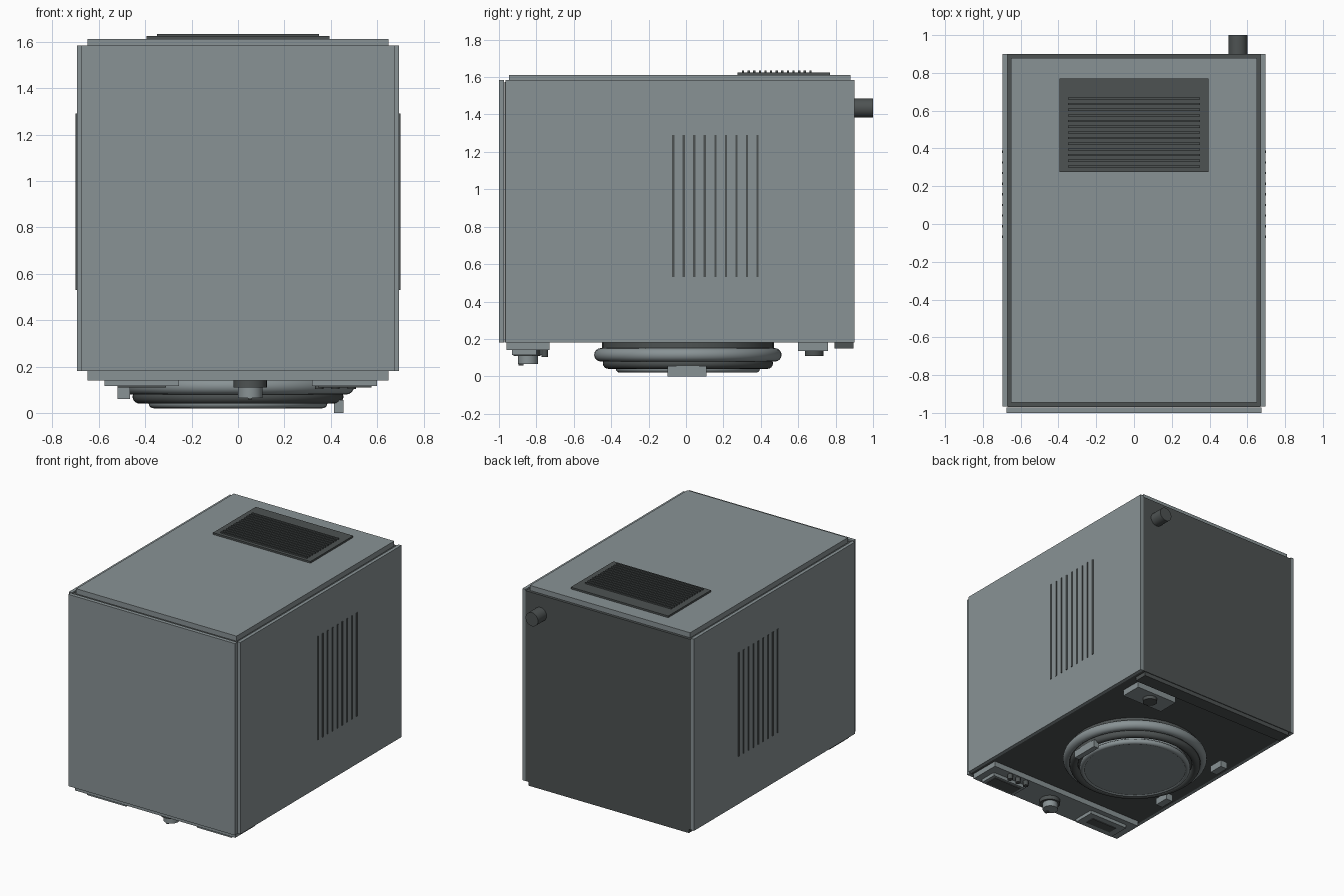
import bpy, math

cube = bpy.data.objects.get("Cube")
if cube:
    bpy.data.objects.remove(cube, do_unlink=True)


def material(name, rgb):
    m = bpy.data.materials.new(name)
    m.use_nodes = True
    m.diffuse_color = (*rgb, 1)
    m.node_tree.nodes["Principled BSDF"].inputs["Base Color"].default_value = (*rgb, 1)
    return m


STEEL = material("steel grey", (0.25, 0.29, 0.30))
DARK = material("dark grey", (0.075, 0.085, 0.085))


def finish(name, mat):
    ob = bpy.context.object
    ob.name = name
    ob.data.materials.append(mat)
    return ob


def box(name, x, y, z, mat):
    """Box from (low, high) ranges on each axis."""
    bpy.ops.mesh.primitive_cube_add(size=1, location=[sum(r) / 2 for r in (x, y, z)])
    ob = finish(name, mat)
    ob.scale = [r[1] - r[0] for r in (x, y, z)]
    bpy.ops.object.transform_apply(location=False, rotation=False)
    return ob


def cylinder(name, centre, radius, depth, mat, rotation=(0, 0, 0)):
    bpy.ops.mesh.primitive_cylinder_add(vertices=32, radius=radius, depth=depth,
                                        location=centre, rotation=rotation)
    ob = finish(name, mat)
    bpy.ops.object.shade_smooth_by_angle()
    return ob


def torus(name, z, major, minor, mat):
    bpy.ops.mesh.primitive_torus_add(major_radius=major, minor_radius=minor, major_segments=64,
                                     minor_segments=16, location=(0, 0.01, z))
    finish(name, mat)
    bpy.ops.object.shade_smooth()


# Cabinet core and outer panels
box("cabinet_core", (-0.67, 0.67), (-0.97, 0.9), (0.18, 1.575), DARK)
box("front_panel", (-0.675, 0.675), (-1, -0.972), (0.18, 1.585), STEEL)
box("top_panel", (-0.65, 0.65), (-0.945, 0.88), (1.57, 1.612), STEEL)
box("rear_bottom_rail", (-0.65, 0.65), (0.795, 0.895), (0.15, 0.18), DARK)

# Side panels with vertical vent slits
for name, s in (("left", 1), ("right", -1)):
    box(name + "_side_panel", sorted((s * 0.67, s * 0.695)), (-0.965, 0.9), (0.18, 1.585), STEEL)
    for i in range(9):
        y = -0.068 + i * 0.0563
        box(f"{name}_vent_slit_{i + 1}", sorted((s * 0.69, s * 0.7)),
            (y - 0.006, y + 0.006), (0.53, 1.29), DARK)

# Top grille
box("grille_frame", (-0.395, 0.395), (0.275, 0.77), (1.61, 1.625), DARK)
for i in range(13):
    y = 0.305 + i * 0.03
    box(f"grille_slat_{i + 1}", (-0.35, 0.35), (y - 0.006, y + 0.006), (1.62, 1.634), DARK)

# Rear pipe
cylinder("rear_pipe", (0.55, 0.945, 1.435), 0.05, 0.11, DARK, (math.pi / 2, 0, 0))

# Round base ring, stepping inwards towards the floor
torus("outer_ring", 0.115, 0.465, 0.036, STEEL)
torus("middle_ring", 0.07, 0.425, 0.03, DARK)
torus("inner_ring", 0.04, 0.365, 0.02, STEEL)
cylinder("ring_core", (0, 0.01, 0.13), 0.46, 0.1, DARK)
cylinder("base_disc", (0, 0.01, 0.055), 0.37, 0.06, STEEL)

# Feet around the ring
box("left_foot", (0.415, 0.455), (-0.1, 0.11), (0, 0.055), STEEL)
for name, y in (("rear", 0.33), ("front", -0.26)):
    box(f"right_{name}_foot", (-0.52, -0.465), (y - 0.055, y + 0.055), (0.06, 0.11), STEEL)

# Rear latch plate with knob
box("latch_plate", (0.26, 0.6), (0.6, 0.76), (0.135, 0.18), STEEL)
cylinder("latch_knob", (0.43, 0.685, 0.125), 0.05, 0.03, DARK)

# Control strip under the front edge
box("control_strip", (-0.65, 0.65), (-0.96, -0.73), (0.14, 0.18), STEEL)
box("left_display", (0.32, 0.6), (-0.93, -0.8), (0.115, 0.14), STEEL)
box("left_display_screen", (0.345, 0.575), (-0.912, -0.818), (0.11, 0.118), DARK)
box("right_display", (-0.575, -0.255), (-0.93, -0.77), (0.115, 0.14), STEEL)
box("right_display_screen", (-0.52, -0.31), (-0.885, -0.815), (0.11, 0.118), DARK)
for i in range(3):
    cylinder(f"button_{i + 1}", (0.35 + i * 0.07, -0.755, 0.123), 0.018, 0.04, DARK)
cylinder("dial_collar", (0.052, -0.85, 0.125), 0.072, 0.03, DARK)
cylinder("dial", (0.052, -0.845, 0.09), 0.053, 0.05, STEEL)
box("dial_marker", (0.044, 0.06), (-0.895, -0.87), (0.057, 0.07), DARK)
